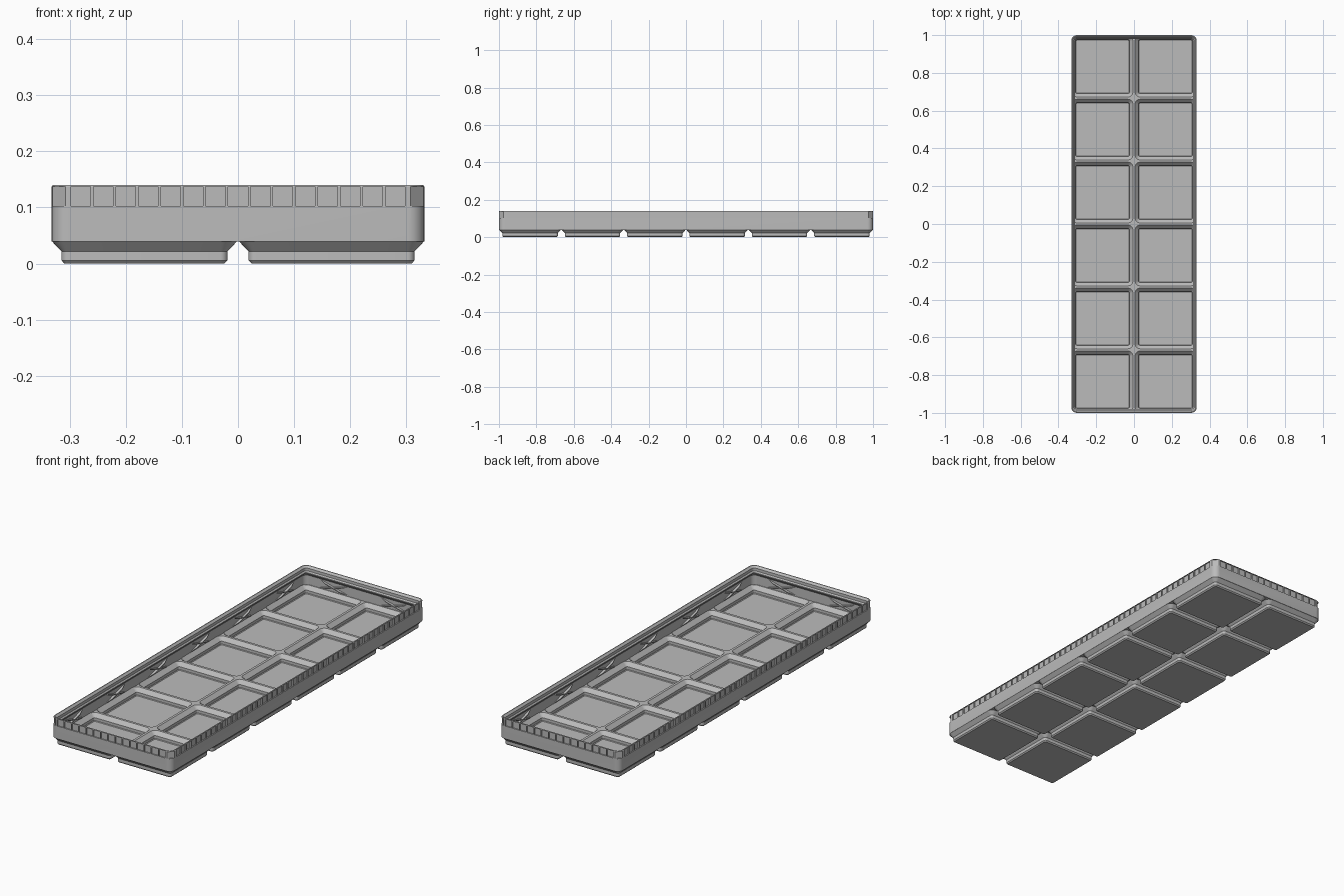
import bpy, bmesh, math
from mathutils import Matrix, Vector

if "Cube" in bpy.data.objects:
    bpy.data.objects.remove(bpy.data.objects["Cube"])

HX, HY = 0.332, 1.0          # half size of the tray
CELL = 1 / 3                 # grid pitch
CELLS = [((i - 0.5) * CELL, (j - 2.5) * CELL) for i in range(2) for j in range(6)]
SEG = 8                      # segments per rounded corner

grey = bpy.data.materials.new("light_grey")
grey.diffuse_color = (0.5, 0.5, 0.5, 1)
grey.use_nodes = True
grey.node_tree.nodes["Principled BSDF"].inputs["Base Color"].default_value = grey.diffuse_color


def finish(bm, name):
    bmesh.ops.recalc_face_normals(bm, faces=bm.faces[:])
    me = bpy.data.meshes.new(name)
    bm.to_mesh(me)
    bm.free()
    me.materials.append(grey)
    ob = bpy.data.objects.new(name, me)
    bpy.context.collection.objects.link(ob)
    return ob


def rounded_rect(hx, hy, r):
    pts = []
    for k, (sx, sy) in enumerate([(1, 1), (-1, 1), (-1, -1), (1, -1)]):
        for s in range(SEG + 1):
            a = (k + s / SEG) * math.pi / 2
            pts.append((sx * (hx - r) + r * math.cos(a), sy * (hy - r) + r * math.sin(a)))
    return pts


def loft(bm, sections, centre=(0, 0)):
    """Closed solid through (half_x, half_y, radius, z) sections."""
    loops = [[bm.verts.new((x + centre[0], y + centre[1], z))
              for x, y in rounded_rect(hx, hy, r)] for hx, hy, r, z in sections]
    n = len(loops[0])
    for a, b in zip(loops, loops[1:]):
        for i in range(n):
            bm.faces.new((a[i], a[(i + 1) % n], b[(i + 1) % n], b[i]))
    bm.faces.new(loops[0])
    bm.faces.new(loops[-1])


def prism(bm, base, offset):
    """Extrude a polygon of vectors along an offset."""
    a = [bm.verts.new(p) for p in base]
    b = [bm.verts.new(p + offset) for p in base]
    n = len(a)
    bm.faces.new(a)
    bm.faces.new(b[::-1])
    for i in range(n):
        bm.faces.new((a[i], b[i], b[(i + 1) % n], a[(i + 1) % n]))


def cut(ob, cutter):
    mod = ob.modifiers.new("cut", 'BOOLEAN')
    mod.operation = 'DIFFERENCE'
    mod.solver = 'EXACT'
    mod.object = cutter
    bpy.context.view_layer.objects.active = ob
    bpy.ops.object.modifier_apply(modifier=mod.name)
    bpy.data.objects.remove(cutter)


def smooth(ob):
    bpy.ops.object.select_all(action='DESELECT')
    ob.select_set(True)
    bpy.context.view_layer.objects.active = ob
    bpy.ops.object.shade_smooth_by_angle(angle=math.radians(25))


# Walls, stacking lip and grid floor: (inset, z) profile, outside then inside
wall_profile = [(0, 0.0397), (0, 0.137), (0.002, 0.14), (0.006, 0.14), (0.0151, 0.131),
                (0.0151, 0.117), (0.0207, 0.111), (0.0207, 0.107), (0.005, 0.091), (0.005, 0.043)]
bm = bmesh.new()
loft(bm, [(HX - d, HY - d, 0.03 - d, z) for d, z in wall_profile])
tray = finish(bm, "tray_body")

# Pocket openings through the floor grid
bm = bmesh.new()
for c in CELLS:
    loft(bm, [(0.1562, 0.1562, 0.0207, 0.0387), (0.1625, 0.1625, 0.027, 0.045)], c)
cut(tray, finish(bm, "pocket_cutter"))

# Recessed windows around the lip
bm = bmesh.new()


def window(x, y, angle, width, depth=0.006):
    m = (Matrix.Translation((x, y, 0.12)) @ Matrix.Rotation(angle, 4, 'Z')
         @ Matrix.Diagonal((width, depth * 2, 0.034, 1)))
    bmesh.ops.create_cube(bm, size=1, matrix=m)


for s in (1, -1):
    for i in range(15):
        window((i - 7) * 0.04, s * HY, 0, 0.035)
    for i in range(48):
        window(s * HX, (i - 23.5) * 0.04, math.pi / 2, 0.035)
    for t in (1, -1):
        k = 0.03 * (1 - math.sqrt(0.5))
        window(s * (HX - k), t * (HY - k), -s * t * math.pi / 4, 0.034)
cut(tray, finish(bm, "window_cutter"))
smooth(tray)

# Stepped feet with hollow pockets: (half size, radius, z)
foot_profile = [(0.1425, 0.0064, 0), (0.148, 0.0127, 0.0056), (0.148, 0.0127, 0.0216),
                (0.165, 0.0297, 0.0397), (0.1572, 0.0217, 0.0397), (0.1425, 0.008, 0.025),
                (0.1425, 0.008, 0.011), (0.1395, 0.005, 0.008)]
for n, c in enumerate(CELLS):
    bm = bmesh.new()
    loft(bm, [(h, h, r, z) for h, r, z in foot_profile], c)
    smooth(finish(bm, f"foot_{n + 1:02d}"))

# Crossed bracing ribs on the inside of every wall section
bm = bmesh.new()


def brace(mid, along, inward):
    for s in (1, -1):
        poly = [Vector(mid) + Vector(along) * a + Vector(inward) * d
                + Vector((0, 0, 0.067 + s * a * 0.27))
                for a, d in [(-0.083, -0.002), (0.083, -0.002), (0.04, 0.012), (-0.04, 0.012)]]
        prism(bm, [p - Vector((0, 0, 0.002)) for p in poly], Vector((0, 0, 0.004)))


for s in (1, -1):
    for i in range(2):
        brace(((i - 0.5) * CELL, s * (HY - 0.005), 0), (1, 0, 0), (0, -s, 0))
    for j in range(6):
        brace((s * (HX - 0.005), (j - 2.5) * CELL, 0), (0, 1, 0), (-s, 0, 0))
finish(bm, "wall_braces")
